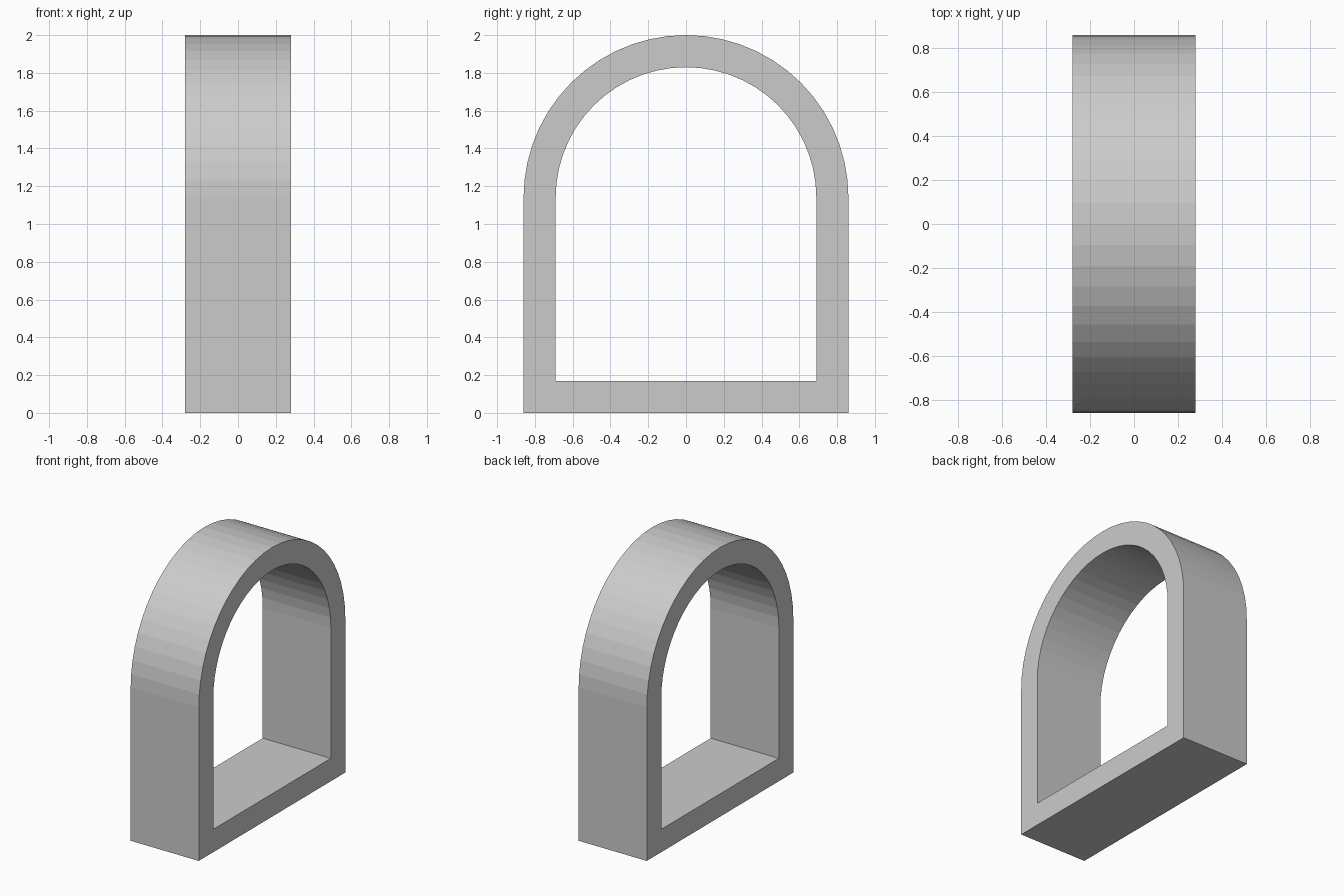
import bpy, bmesh, math

if "Cube" in bpy.data.objects:
    bpy.data.objects.remove(bpy.data.objects["Cube"])

DEPTH = 0.56      # extent along x
SPRING_Z = 1.14   # height where the arch starts
SEGMENTS = 28     # flat facets around the half circle


def arch_profile(radius, bottom):
    """Closed y/z outline: straight legs, flat base, half-round top."""
    points = [(-radius, bottom), (radius, bottom)]
    for i in range(SEGMENTS + 1):
        a = math.pi * i / SEGMENTS
        points.append((radius * math.cos(a), SPRING_Z + radius * math.sin(a)))
    return points


bm = bmesh.new()


def add_loop(profile, x):
    return [bm.verts.new((x, y, z)) for y, z in profile]


outer = arch_profile(0.86, 0.0)
inner = arch_profile(0.69, 0.17)

# Four outlines in order around the frame's rectangular section
loops = [add_loop(outer, -DEPTH / 2), add_loop(outer, DEPTH / 2),
         add_loop(inner, DEPTH / 2), add_loop(inner, -DEPTH / 2)]

# Outer wall, right face, inner wall, left face
count = len(outer)
for k in range(4):
    a, b = loops[k], loops[(k + 1) % 4]
    for i in range(count):
        j = (i + 1) % count
        bm.faces.new((a[i], a[j], b[j], b[i]))
bmesh.ops.recalc_face_normals(bm, faces=bm.faces[:])

mesh = bpy.data.meshes.new("arched_frame")
bm.to_mesh(mesh)
bm.free()
frame = bpy.data.objects.new("arched_frame", mesh)
bpy.context.collection.objects.link(frame)
